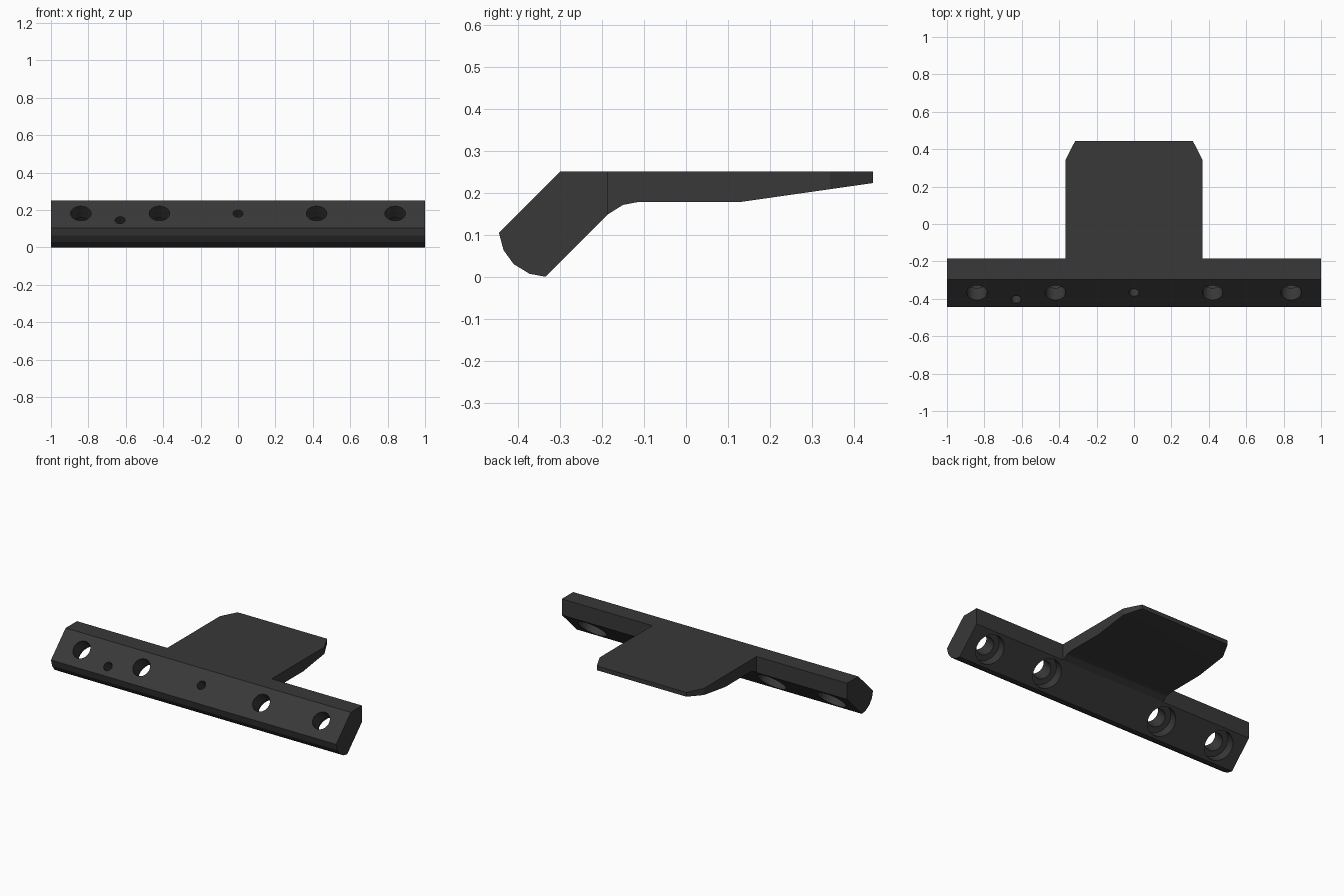
import bpy, bmesh, math
from mathutils import Vector

if "Cube" in bpy.data.objects:
    bpy.data.objects.remove(bpy.data.objects["Cube"])


def make_object(name, bm):
    bmesh.ops.recalc_face_normals(bm, faces=bm.faces[:])
    mesh = bpy.data.meshes.new(name)
    bm.to_mesh(mesh)
    bm.free()
    obj = bpy.data.objects.new(name, mesh)
    bpy.context.collection.objects.link(obj)
    return obj


def extrude_profile(points, half_width):
    """Side profile (y, z) extruded symmetrically along x."""
    bm = bmesh.new()
    face = bm.faces.new([bm.verts.new((-half_width, y, z)) for y, z in points])
    new = bmesh.ops.extrude_face_region(bm, geom=[face])["geom"]
    bmesh.ops.translate(bm, verts=[v for v in new if isinstance(v, bmesh.types.BMVert)],
                        vec=(2 * half_width, 0, 0))
    return bm


def boolean(target, other, operation):
    bpy.context.view_layer.objects.active = target
    mod = target.modifiers.new(operation, 'BOOLEAN')
    mod.operation = operation
    mod.solver = 'EXACT'
    mod.object = other
    bpy.ops.object.modifier_apply(modifier=mod.name)
    bpy.data.objects.remove(other)


# Slanted mounting bar
bracket = make_object("mounting_bracket", extrude_profile(
    [(-0.298, 0.251), (-0.185, 0.251), (-0.185, 0.149), (-0.334, 0.0),
     (-0.372, 0.007), (-0.410, 0.030), (-0.434, 0.063), (-0.445, 0.104)], 1.0))

# Dark finish
finish = bpy.data.materials.new("dark_finish")
finish.diffuse_color = (0.04, 0.04, 0.04, 1)
finish.use_nodes = True
finish.node_tree.nodes["Principled BSDF"].inputs["Base Color"].default_value = finish.diffuse_color
bracket.data.materials.append(finish)

# Tapered tongue with chamfered rear corners
bm = extrude_profile(
    [(-0.185, 0.251), (0.235, 0.251), (0.445, 0.250), (0.445, 0.223),
     (0.13, 0.178), (-0.113, 0.178), (-0.15, 0.171), (-0.185, 0.149)], 0.366)
for s in (-1, 1):
    cut = bmesh.ops.bisect_plane(
        bm, geom=bm.verts[:] + bm.edges[:] + bm.faces[:],
        plane_co=(s * 0.366, 0.343, 0), plane_no=(s * 0.102, 0.052, 0),
        clear_outer=True)
    edges = [e for e in cut["geom_cut"] if isinstance(e, bmesh.types.BMEdge)]
    bmesh.ops.holes_fill(bm, edges=edges)
tongue = make_object("tongue", bm)
tongue.data.materials.append(finish)
boolean(bracket, tongue, 'UNION')

# Holes drilled square to the slanted front face
AXIS = Vector((0, 1, -1)).normalized()
THICKNESS = 0.15


def drill(x, z, radius, start, end):
    face_point = Vector((x, z - 0.549, z))
    bm = bmesh.new()
    bmesh.ops.create_cone(bm, cap_ends=True, segments=32, radius1=radius,
                          radius2=radius, depth=end - start)
    cutter = make_object("drill", bm)
    cutter.data.materials.append(finish)
    cutter.rotation_euler = (math.radians(45 + 180), 0, 0)
    cutter.location = face_point + AXIS * (start + end) / 2
    cutter.hide_render = True
    boolean(bracket, cutter, 'DIFFERENCE')


for x in (-0.84, -0.42, 0.42, 0.84):
    drill(x, 0.182, 0.055, -0.05, THICKNESS + 0.05)            # bolt hole
    drill(x, 0.182, 0.09, THICKNESS - 0.06, THICKNESS + 0.05)  # rear counterbore
drill(0, 0.182, 0.027, -0.05, 0.1)       # blind pin holes
drill(-0.63, 0.146, 0.027, -0.05, 0.1)

# Smooth hole walls, keep body edges sharp
bpy.ops.object.select_all(action='DESELECT')
bracket.select_set(True)
bpy.context.view_layer.objects.active = bracket
bpy.ops.object.shade_smooth_by_angle(angle=math.radians(12))
